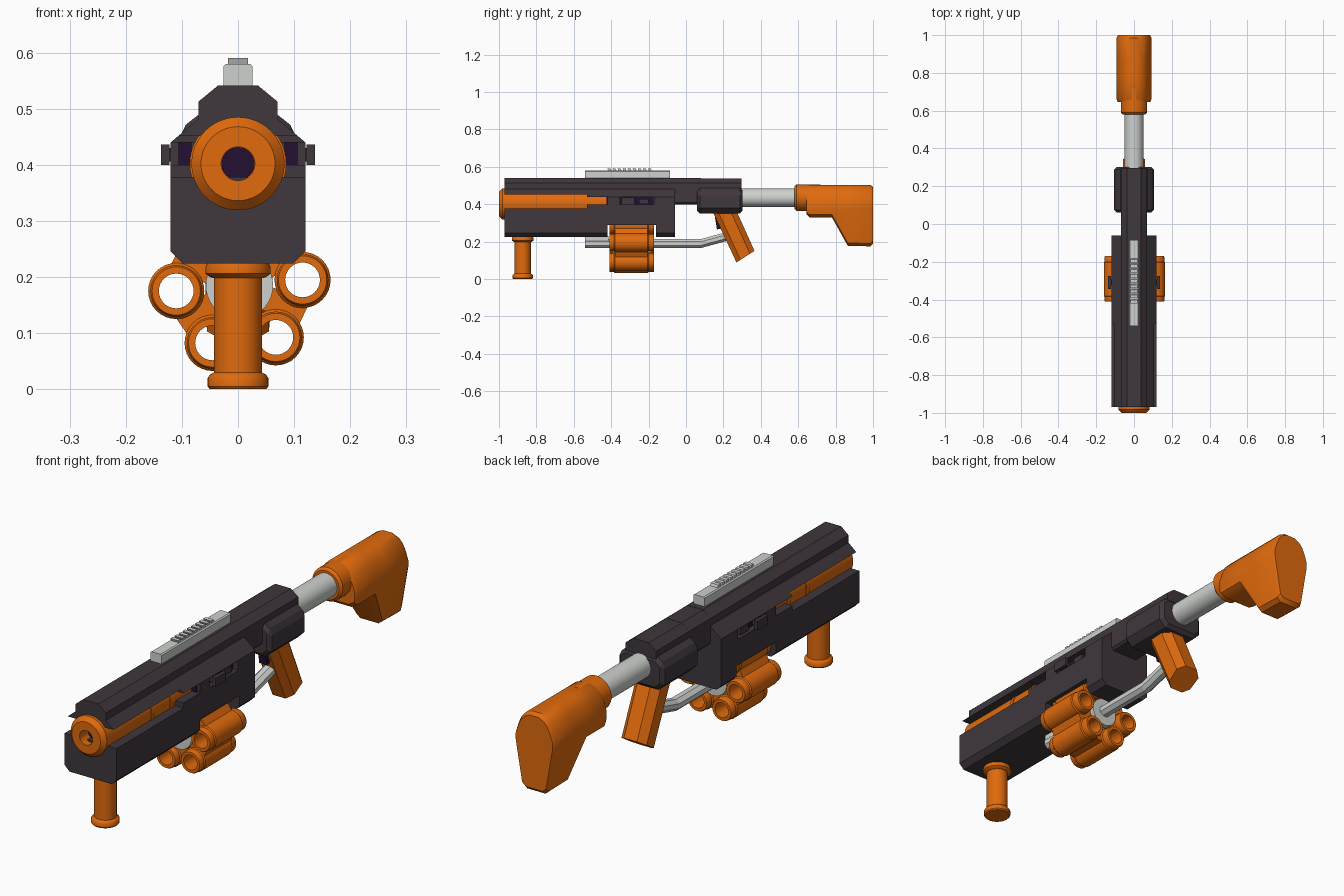
import bpy, bmesh, math
from mathutils import Vector

if "Cube" in bpy.data.objects:
    bpy.data.objects.remove(bpy.data.objects["Cube"])


def mat(name, c):
    m = bpy.data.materials.new(name)
    m.diffuse_color = (*c, 1)
    m.use_nodes = True
    m.node_tree.nodes["Principled BSDF"].inputs["Base Color"].default_value = m.diffuse_color
    return m


ORANGE = mat("orange", (0.75, 0.145, 0.004))
DARK = mat("charcoal", (0.05, 0.038, 0.046))
GREY = mat("light grey", (0.62, 0.64, 0.62))
PURPLE = mat("deep purple", (0.018, 0.005, 0.032))


def finish(name, bm, m, smooth=False):
    bmesh.ops.recalc_face_normals(bm, faces=bm.faces[:])
    me = bpy.data.meshes.new(name)
    bm.to_mesh(me)
    bm.free()
    me.materials.append(m)
    o = bpy.data.objects.new(name, me)
    bpy.context.collection.objects.link(o)
    if smooth:
        bpy.ops.object.select_all(action='DESELECT')
        o.select_set(True)
        bpy.context.view_layer.objects.active = o
        bpy.ops.object.shade_smooth_by_angle(angle=math.radians(35))
    return o


def loft(name, rings, m, smooth=False, closed=False):
    """Skin equal-length rings of points; cap the ends unless closed."""
    bm = bmesh.new()
    vs = [[bm.verts.new(p) for p in r] for r in rings]
    n = len(vs[0])
    for k in range(len(vs) if closed else len(vs) - 1):
        a, b = vs[k], vs[(k + 1) % len(vs)]
        for i in range(n):
            j = (i + 1) % n
            bm.faces.new((a[i], a[j], b[j], b[i]))
    if not closed:
        bm.faces.new(vs[0])
        bm.faces.new(vs[-1])
    return finish(name, bm, m, smooth)


def prism_y(name, half, y0, y1, m):
    """Mirrored half profile of (x, z) points, extruded along y."""
    full = half + [(-x, z) for x, z in reversed(half)]
    return loft(name, [[(x, y, z) for x, z in full] for y in (y0, y1)], m)


def prism_x(name, pts, w, m):
    return loft(name, [[(x, y, z) for y, z in pts] for x in (-w, w)], m)


def box(name, x0, x1, y0, y1, z0, z1, m):
    return loft(name, [[(x0, y0, z), (x1, y0, z), (x1, y1, z), (x0, y1, z)] for z in (z0, z1)], m)


def lathe(name, prof, centre, axis, m, n=40, closed=False):
    """Revolve (radius, position) pairs about a y or z axis through centre."""
    rings = []
    for r, h in prof:
        ring = []
        for i in range(n):
            t = 2 * math.pi * i / n
            c, s = r * math.cos(t), r * math.sin(t)
            ring.append((centre[0] + c, h, centre[1] + s) if axis == 'y'
                        else (centre[0] + c, centre[1] + s, h))
        rings.append(ring)
    return loft(name, rings, m, True, closed)


def bevel(o, w):
    b = o.modifiers.new("bevel", 'BEVEL')
    b.width, b.segments, b.limit_method = w, 1, 'ANGLE'
    b.angle_limit = math.radians(50)


# Main housing with barrel slots, drum notch and side recesses cut out
body = prism_y("housing", [(0.098, 0.224), (0.12, 0.246), (0.12, 0.44), (0.07, 0.482),
                           (0.07, 0.513), (0.036, 0.541)], -0.97, -0.06, DARK)
cuts = [(-0.3, 0.3, -1.2, -0.53, 0.378, 0.452), (-0.3, 0.3, -0.6, -0.42, 0.40, 0.44),
        (-0.3, 0.3, -0.42, -0.16, 0.1, 0.29),
        (0.095, 0.3, -0.355, -0.17, 0.398, 0.438), (-0.3, -0.095, -0.355, -0.17, 0.398, 0.438)]
for c in cuts:
    k = box("cutter", *c, PURPLE)
    k.hide_render = True
    md = body.modifiers.new("cut", 'BOOLEAN')
    md.operation, md.object, md.solver = 'DIFFERENCE', k, 'EXACT'
bpy.context.view_layer.update()
cut_mesh = bpy.data.meshes.new_from_object(body.evaluated_get(bpy.context.evaluated_depsgraph_get()))
body.modifiers.clear()
body.data = cut_mesh
body.data.materials.clear()
body.data.materials.append(DARK)
body.data.polygons.foreach_set("material_index", [0] * len(body.data.polygons))
for o in [o for o in bpy.data.objects if o.name.startswith("cutter")]:
    bpy.data.objects.remove(o)

# Charging knobs in the side recesses
for s, side in ((1, "right"), (-1, "left")):
    def side_box(name, a, b, *r, m):
        box(f"{side}_{name}", *sorted((s * a, s * b)), *r, m)
    side_box("recess_plate", 0.09, 0.099, -0.352, -0.173, 0.40, 0.436, m=PURPLE)
    side_box("knob_stem", 0.09, 0.125, -0.325, -0.295, 0.406, 0.43, m=DARK)
    side_box("knob_cap", 0.122, 0.137, -0.345, -0.275, 0.40, 0.436, m=DARK)
    side_box("bolt_block", 0.095, 0.112, -0.25, -0.20, 0.402, 0.428, m=DARK)
    side_box("slot_end", 0.083, 0.106, -0.425, -0.418, 0.40, 0.44, m=PURPLE)

# Barrel with bore
lathe("barrel", [(0.03, -0.93), (0.03, -1.0), (0.066, -1.0), (0.083, -0.982), (0.083, -0.41)],
      (0, 0.402), 'y', ORANGE, 48)
lathe("bore", [(0.0295, -0.945), (0.0295, -0.94)], (0, 0.402), 'y', PURPLE)
for i, y in enumerate((-0.69, -0.565)):
    lathe(f"barrel_band_{i}", [(0.086, y), (0.086, y + 0.018)], (0, 0.402), 'y', ORANGE, 48)

# Top rail with slanted teeth
prism_y("top_rail", [(0.026, 0.535), (0.026, 0.576), (0.021, 0.58)], -0.54, -0.085, GREY)
for i in range(9):
    y = -0.415 + i * 0.027
    prism_x(f"rail_tooth_{i}", [(y, 0.578), (y + 0.017, 0.578), (y + 0.012, 0.59), (y - 0.005, 0.59)],
            0.018, GREY)

# Rear neck and receiver block
prism_y("receiver_neck", [(0.06, 0.40), (0.07, 0.41), (0.07, 0.513), (0.036, 0.54)], -0.07, 0.08, DARK)
bevel(prism_y("receiver_block", [(0.075, 0.35), (0.105, 0.38), (0.105, 0.462), (0.072, 0.488)],
              0.06, 0.303, DARK), 0.015)
prism_y("receiver_top", [(0.07, 0.47), (0.07, 0.513), (0.036, 0.539)], 0.05, 0.297, DARK)

# Stock tube, collar and shoulder stock
lathe("stock_tube", [(0.05, 0.28), (0.05, 0.62)], (0, 0.435), 'y', GREY)
lathe("stock_collar", [(0.06, 0.58), (0.07, 0.59), (0.07, 0.72)], (0, 0.435), 'y', ORANGE)


def stock_ring(y, zb, s=1.0):
    w = 0.06 + (zb - 0.175) * 0.173
    half = [(0.7 * w, zb), (w, zb + 0.015), (0.092, 0.375), (0.092, 0.405), (0.081, 0.44), (0.066, 0.472),
            (0.046, 0.493), (0.02, 0.504)]
    full = half + [(-x, z) for x, z in reversed(half)]
    return [(x * s, y, 0.36 + (z - 0.36) * s) for x, z in full]


loft("shoulder_stock", [stock_ring(0.645, 0.345, 0.93), stock_ring(0.66, 0.33), stock_ring(0.78, 0.33),
                        stock_ring(0.865, 0.178), stock_ring(0.985, 0.175), stock_ring(1.0, 0.175, 0.92)],
     ORANGE, True)

# Slanted rear grip and trigger
outline = [(-1, 0.03), (-0.55, 0.055), (0.5, 0.058), (1, 0.03)]
outline = outline + [(t, -x) for t, x in reversed(outline)]
loft("rear_grip", [[(x, cy + t * dy, cz + t * dz) for t, x in outline]
                   for cy, cz, dy, dz in ((0.203, 0.37, 0.06, 0.01), (0.318, 0.12, 0.048, 0.031))], ORANGE)
prism_x("trigger", [(0.15, 0.36), (0.18, 0.36), (0.19, 0.27), (0.165, 0.265), (0.16, 0.30)], 0.018, PURPLE)

# Front grip with flanges
lathe("front_grip", [(0.05, 0.0), (0.054, 0.005), (0.054, 0.02), (0.05, 0.026), (0.043, 0.03), (0.043, 0.198),
                     (0.05, 0.2), (0.058, 0.206), (0.058, 0.218), (0.052, 0.23)], (0, -0.873), 'z', ORANGE)

# Under rod through the drum
path = [(-0.54, 0.19), (0.08, 0.19), (0.22, 0.228), (0.25, 0.236)]
loft("under_rod", [[(0.028 * math.cos(t), y, z + 0.026 * math.sin(t))
                    for t in [(i + 0.5) * math.pi / 4 for i in range(8)]] for y, z in path], GREY)
box("rod_mount", -0.022, 0.022, -0.54, -0.415, 0.19, 0.23, GREY)

# Six-chamber revolving drum
cx, cz = 0.0025, 0.185
lathe("drum_hub", [(0.06, -0.395), (0.06, -0.185)], (cx, cz), 'y', GREY)
tube = [(0.031, -0.41), (0.043, -0.41), (0.046, -0.405), (0.046, -0.385), (0.05, -0.38), (0.05, -0.205),
        (0.046, -0.2), (0.046, -0.175), (0.043, -0.17), (0.031, -0.17)]
for i in range(6):
    a = math.radians(5 + 60 * i)
    lathe(f"drum_chamber_{i}", tube, (cx + 0.113 * math.cos(a), cz + 0.113 * math.sin(a)),
          'y', ORANGE, 32, True)
    b = a + math.radians(30)
    u, v = Vector((math.cos(b), math.sin(b))), Vector((-math.sin(b), math.cos(b)))
    web = [Vector((cx, cz)) + u * r + v * w for r, w in
           ((0.056, -0.022), (0.126, -0.024), (0.126, 0.024), (0.056, 0.022))]
    loft(f"drum_web_{i}", [[(p.x, y, p.y) for p in web] for y in (-0.38, -0.205)], ORANGE)
